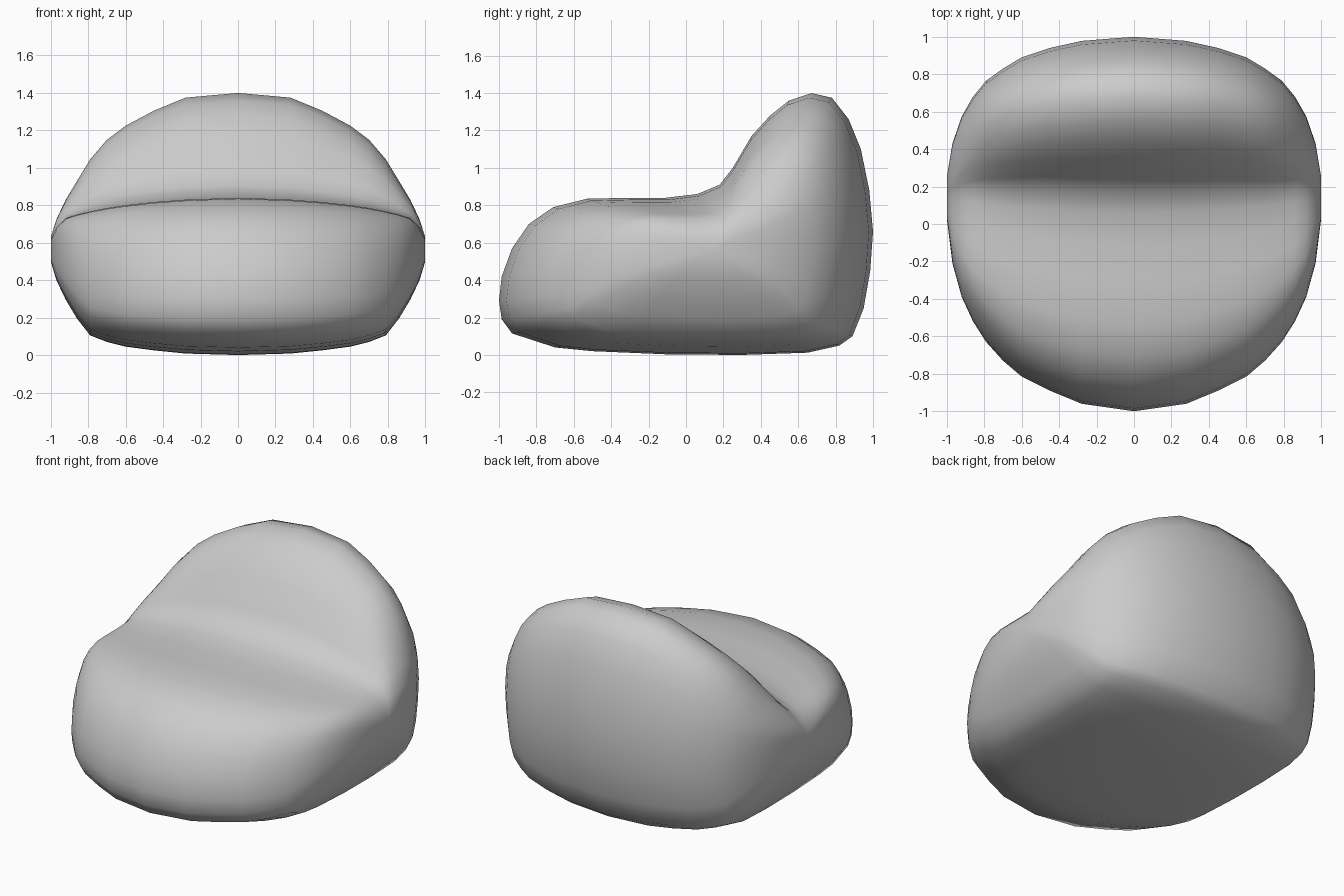
import bpy, bmesh

if "Cube" in bpy.data.objects:
    bpy.data.objects.remove(bpy.data.objects["Cube"])

# Side profile through the middle (y, z): front, seat, backrest, back, underside
PROFILE = [
    (-1, .29), (-.985, .42), (-.93, .57), (-.84, .70), (-.71, .79), (-.53, .835),
    (-.31, .84), (-.11, .84), (.06, .86), (.18, .91), (.25, 1.0), (.35, 1.17),
    (.45, 1.28), (.55, 1.36), (.67, 1.4), (.78, 1.375), (.87, 1.26), (.935, 1.1),
    (.98, .88), (1, .66), (.985, .45), (.95, .25), (.89, .1), (.82, .05),
    (.65, .012), (.3, 0), (-.1, .003), (-.5, .02), (-.7, .04), (-.93, .115), (-.985, .19)]

# Stations across the width: x, front y, back y, bottom z, seat z, backrest z
STATIONS = [
    (0, -1, 1, 0, .84, 1.4),
    (.28, -.96, .978, .008, .83, 1.375),
    (.45, -.89, .94, .025, .817, 1.305),
    (.6, -.815, .89, .045, .80, 1.225),
    (.7, -.73, .83, .07, .785, 1.15),
    (.79, -.63, .765, .105, .767, 1.045),
    (.86, -.52, .68, .195, .75, .93),
    (.92, -.39, .575, .295, .73, .83),
    (.97, -.21, .43, .40, .68, .725),
    (1, .03, .25, .5, .615, .63)]


def section(bm, x, front, back, low, seat, top):
    """Fit the middle profile to the limits of one station."""
    ring = []
    for y, z in PROFILE:
        ny = front + (y + 1) / 2 * (back - front)
        if z <= .84:
            nz = low + z / .84 * (seat - low)
        else:
            nz = seat + (z - .84) / .56 * (top - seat)
        ring.append(bm.verts.new((x, ny, nz)))
    return ring


# Soft lounge chair body, lofted from side to side
bm = bmesh.new()
left = [(-s[0], *s[1:]) for s in reversed(STATIONS[1:])]
rings = [section(bm, *s) for s in left + STATIONS]
n = len(PROFILE)
for a, b in zip(rings, rings[1:]):
    for i in range(n):
        j = (i + 1) % n
        bm.faces.new((a[i], a[j], b[j], b[i]))

# Small rounded side caps
for ring in (rings[0], rings[-1]):
    centre = bm.verts.new((ring[0].co.x, .14, .56))
    for i in range(n):
        bm.faces.new((ring[i], ring[(i + 1) % n], centre))

bmesh.ops.recalc_face_normals(bm, faces=bm.faces)
for f in bm.faces:
    f.smooth = True
mesh = bpy.data.meshes.new("beanbag_chair")
bm.to_mesh(mesh)
bm.free()
chair = bpy.data.objects.new("beanbag_chair", mesh)
bpy.context.collection.objects.link(chair)
